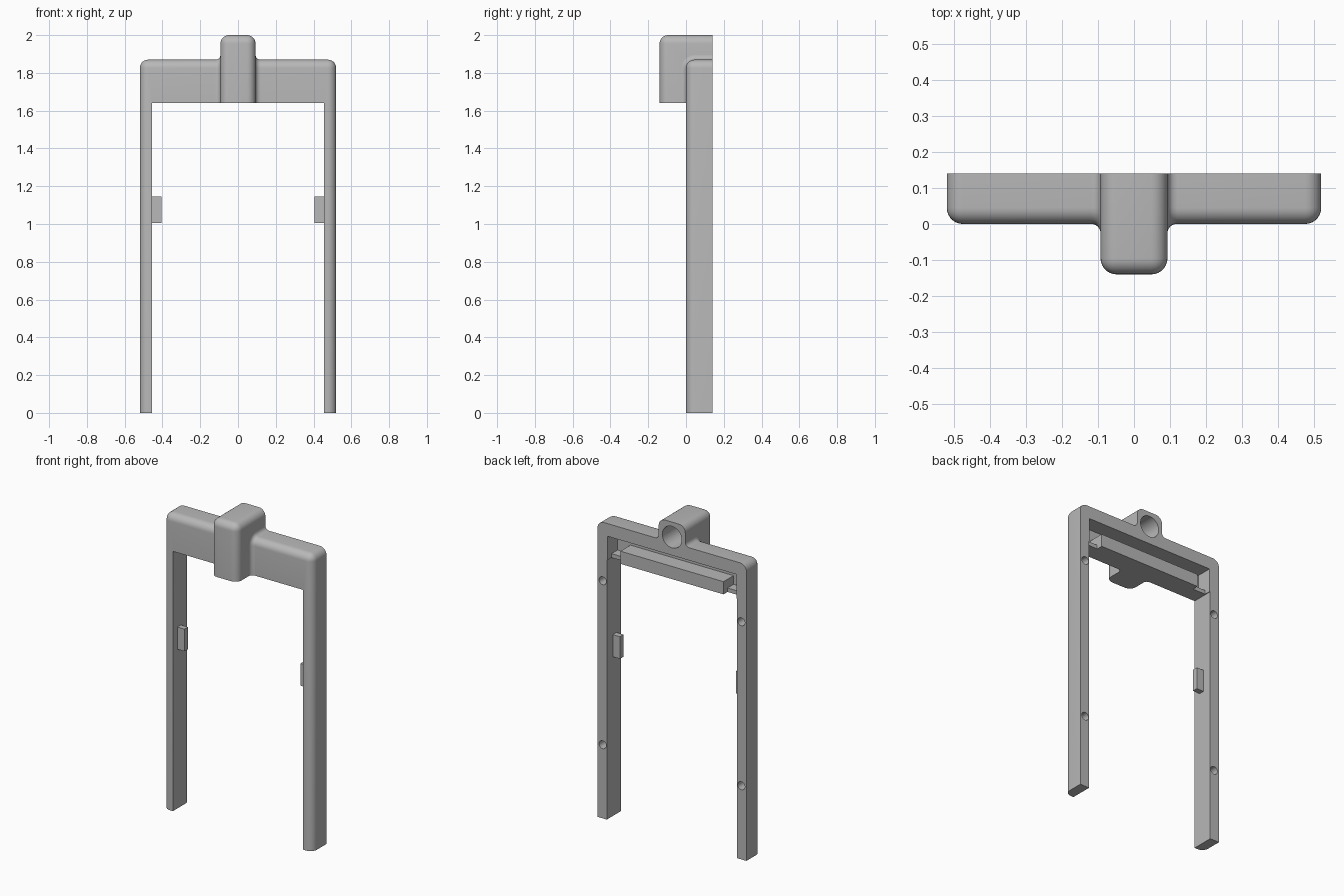
import bpy, bmesh, math
from mathutils import Matrix, Vector

cube = bpy.data.objects.get("Cube")
if cube:
    bpy.data.objects.remove(cube, do_unlink=True)

grey = bpy.data.materials.new("plain_grey")
grey.use_nodes = True
colour = (0.48, 0.48, 0.48, 1)
grey.diffuse_color = colour
grey.node_tree.nodes["Principled BSDF"].inputs["Base Color"].default_value = colour

BACK, BEAM_LOW, BEAM_TOP, INNER, ROUND = 0.14, 1.64, 1.87, 0.455, 0.045


def make(name, bm):
    bmesh.ops.recalc_face_normals(bm, faces=bm.faces[:])
    mesh = bpy.data.meshes.new(name)
    bm.to_mesh(mesh)
    bm.free()
    mesh.materials.append(grey)
    obj = bpy.data.objects.new(name, mesh)
    bpy.context.collection.objects.link(obj)
    return obj


def box(name, lo, hi, radius=0):
    """Box between two corners; a radius rounds the front and top edges."""
    bm = bmesh.new()
    bmesh.ops.create_cube(bm, size=1)
    lo, hi = Vector(lo), Vector(hi)
    for v in bm.verts:
        v.co = Vector([(a + b) / 2 + c * (b - a) for a, b, c in zip(lo, hi, v.co)])
    if radius:
        edges = []
        for e in bm.edges:
            mid = (e.verts[0].co + e.verts[1].co) / 2
            if mid.y < hi.y - 0.001 and mid.z > lo.z + 0.001:
                edges.append(e)
        bmesh.ops.bevel(bm, geom=edges, offset=radius, segments=7, profile=0.5,
                        affect='EDGES', clamp_overlap=False)
    return make(name, bm)


def bore(name, x, z, radius, y_end):
    """Round cutter running along y from behind the back face."""
    bm = bmesh.new()
    y_start = BACK + 0.05
    place = Matrix.Translation((x, (y_start + y_end) / 2, z)) @ Matrix.Rotation(math.pi / 2, 4, 'X')
    bmesh.ops.create_cone(bm, cap_ends=True, segments=32, radius1=radius,
                          radius2=radius, depth=y_start - y_end, matrix=place)
    return make(name, bm)


def combine(target, other, operation):
    other.hide_render = True
    mod = target.modifiers.new(operation.lower(), 'BOOLEAN')
    mod.operation, mod.object, mod.solver = operation, other, 'EXACT'
    bpy.context.view_layer.objects.active = target
    bpy.ops.object.modifier_apply(modifier=mod.name)
    bpy.data.objects.remove(other, do_unlink=True)


def smooth(obj):
    bpy.ops.object.select_all(action='DESELECT')
    obj.select_set(True)
    bpy.context.view_layer.objects.active = obj
    bpy.ops.object.shade_smooth_by_angle(angle=math.radians(30))


# Door-shaped frame with the central socket block
frame = box("frame", (-0.52, 0, 0), (0.52, BACK, BEAM_TOP), ROUND)
combine(frame, box("opening", (-INNER, -0.3, -0.3), (INNER, 0.4, BEAM_LOW)), 'DIFFERENCE')
combine(frame, box("socket_block", (-0.093, -0.14, BEAM_LOW), (0.093, BACK, 2), ROUND), 'UNION')

# Slot in the back of the beam, leaving a bar along its lower edge
combine(frame, box("slot", (-0.45, 0.04, 1.72), (0.45, 0.3, 1.79)), 'DIFFERENCE')
for s in (-1, 1):
    near, far = sorted((s * 0.36, s * 0.45))
    combine(frame, box("bar_end_gap", (near, 0.04, 1.665), (far, 0.3, 1.75)), 'DIFFERENCE')
    combine(frame, box("bar_end_notch", (near, 0.1, 1.6), (far, 0.3, 1.69)), 'DIFFERENCE')

# Socket and screw holes
combine(frame, bore("socket", 0, 1.905, 0.068, -0.09), 'DIFFERENCE')
for s in (-1, 1):
    for z in (0.465, 1.5):
        combine(frame, bore("screw_hole", s * 0.484, z, 0.025, 0.05), 'DIFFERENCE')
smooth(frame)


# Concave fillet where the socket block meets the beam
def fillet(name, side, r=0.025, steps=6):
    path = [((0, BEAM_LOW), (-1, 0))]
    for i in range(steps + 1):
        a = math.pi - i / steps * math.pi / 2
        n = (math.cos(a), math.sin(a))
        path.append(((ROUND + ROUND * n[0], BEAM_TOP - ROUND + ROUND * n[1]), n))
    path.append(((BACK, BEAM_TOP), (0, 1)))
    section = [(-0.002, -0.002)]
    for i in range(steps + 1):
        a = math.pi * (1.5 - 0.5 * i / steps)
        section.append((r + r * math.cos(a), r + r * math.sin(a)))
    bm = bmesh.new()
    rings = [[bm.verts.new((side * (0.093 + x), p[0] + n[0] * off, p[1] + n[1] * off))
              for x, off in section] for p, n in path]
    count = len(section)
    for a, b in zip(rings, rings[1:]):
        for i in range(count):
            j = (i + 1) % count
            bm.faces.new((a[i], a[j], b[j], b[i]))
    bm.faces.new(rings[0])
    bm.faces.new(rings[-1])
    smooth(make(name, bm))


# Mirrored fillets and inner leg tabs
for s, label in ((1, "left"), (-1, "right")):
    fillet(label + "_fillet", s)
    near, far = sorted((s * 0.405, s * 0.465))
    box(label + "_tab", (near, 0.045, 1.005), (far, 0.08, 1.145))
